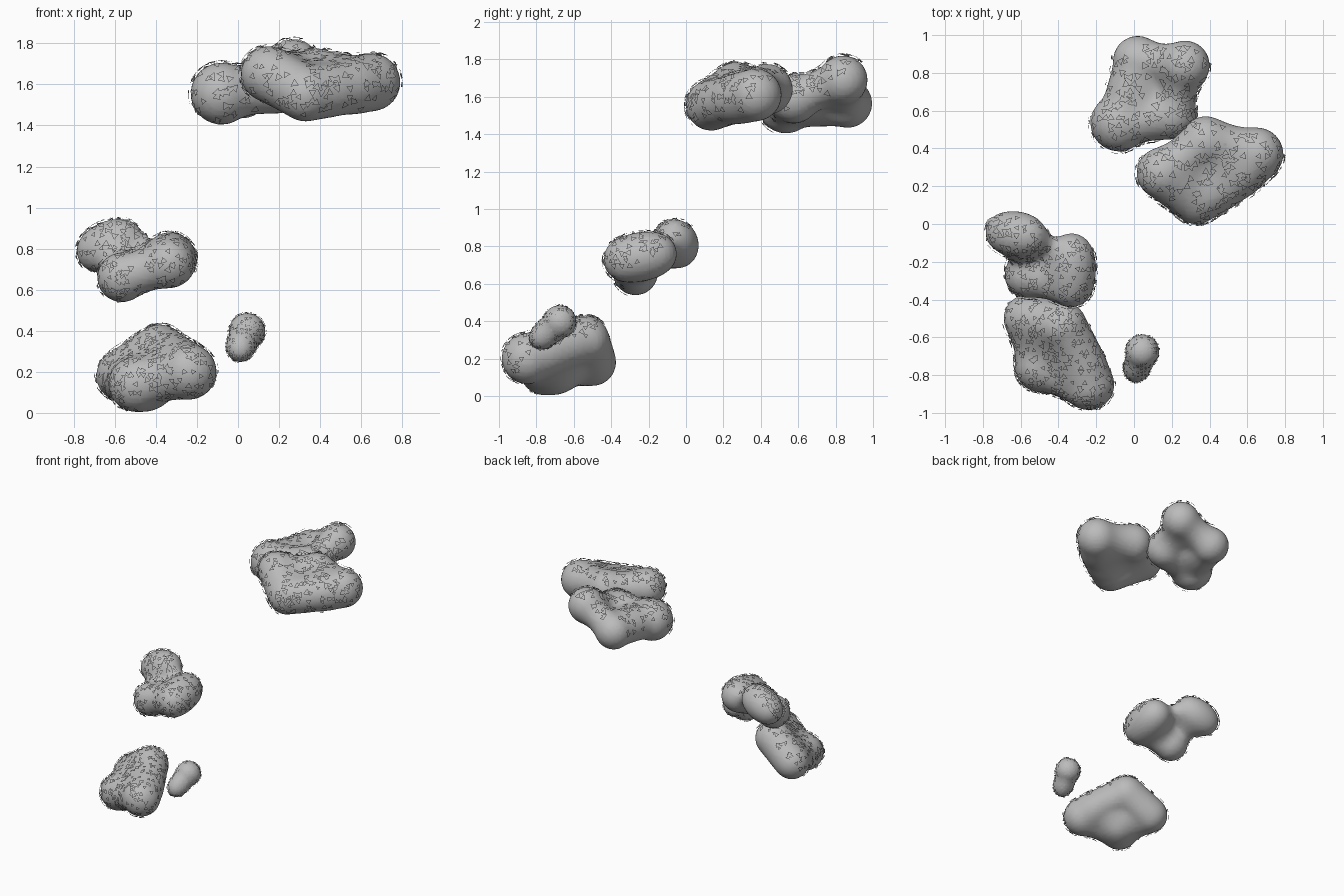
import bpy, bmesh, random
from mathutils import Vector, Matrix

random.seed(4)
old = bpy.data.objects.get("Cube")
if old:
    bpy.data.objects.remove(old, do_unlink=True)

grey = bpy.data.materials.new("plain grey")
grey.use_nodes = True
color = (0.5, 0.5, 0.5, 1)
grey.diffuse_color = color
grey.node_tree.nodes["Principled BSDF"].inputs["Base Color"].default_value = color


def add_object(name, mesh):
    mesh.name = name
    mesh.materials.clear()
    mesh.materials.append(grey)
    obj = bpy.data.objects.new(name, mesh)
    bpy.context.collection.objects.link(obj)
    return obj


def blob(name, lobes):
    """Softly merged lobes, each given as (x, y, z, visible radius)."""
    field = bpy.data.metaballs.new(name + "Field")
    field.resolution = field.render_resolution = 0.02
    field.threshold = 1.0
    for x, y, z, r in lobes:
        ball = field.elements.new(type='BALL')
        ball.co = (x, y, z)
        ball.radius = r * 2.2
        ball.stiffness = 2
    helper = bpy.data.objects.new(name + "Field", field)
    bpy.context.collection.objects.link(helper)
    graph = bpy.context.evaluated_depsgraph_get()
    graph.update()
    mesh = bpy.data.meshes.new_from_object(helper.evaluated_get(graph))
    bpy.data.objects.remove(helper, do_unlink=True)
    mesh.shade_smooth()
    return add_object(name, mesh)


def flecks(name, source, count, size, limit):
    """Small loose triangles hovering over the front and upper surface."""
    facing = Vector((-0.15, -0.75, 0.6)).normalized()
    faces = [f for f in source.data.polygons if f.normal.dot(facing) > limit]
    bm = bmesh.new()
    for face in random.choices(faces, weights=[f.area for f in faces], k=count):
        turn = face.normal.to_track_quat('Z', 'Y').to_matrix().to_4x4()
        place = Matrix.Translation(face.center + face.normal * size * 0.6)
        spin = Matrix.Rotation(random.uniform(0, 6.28), 4, 'Z')
        bmesh.ops.create_circle(bm, cap_ends=True, segments=3,
                                radius=size * random.uniform(0.8, 1.2),
                                matrix=place @ turn @ spin)
    mesh = bpy.data.meshes.new(name)
    bm.to_mesh(mesh)
    bm.free()
    add_object(name, mesh)


# Upper pair of blobs
back_blob = blob("back_blob", [
    (-0.08, 0.535, 1.555, 0.15), (0.02, 0.865, 1.565, 0.13),
    (0.27, 0.84, 1.69, 0.13), (0.2, 0.58, 1.59, 0.13),
    (-0.01, 0.71, 1.57, 0.09)])
right_blob = blob("right_blob", [
    (0.15, 0.27, 1.65, 0.135), (0.33, 0.135, 1.555, 0.135),
    (0.38, 0.435, 1.64, 0.135), (0.65, 0.37, 1.61, 0.14),
    (0.51, 0.23, 1.58, 0.115)])

# Middle blob
middle_blob = blob("middle_blob", [
    (-0.68, -0.045, 0.79, 0.105), (-0.56, -0.065, 0.84, 0.1),
    (-0.33, -0.16, 0.76, 0.11), (-0.565, -0.27, 0.66, 0.12),
    (-0.335, -0.32, 0.73, 0.12)])

# Lower blobs
lower_blob = blob("lower_blob", [
    (-0.565, -0.5, 0.18, 0.125), (-0.495, -0.755, 0.14, 0.135),
    (-0.42, -0.67, 0.13, 0.08), (-0.24, -0.85, 0.2, 0.135),
    (-0.38, -0.54, 0.3, 0.13), (-0.29, -0.69, 0.25, 0.1)])
small_blob = blob("small_blob", [
    (0.044, -0.675, 0.397, 0.089), (0.01, -0.775, 0.312, 0.064)])

# Scattered surface flecks
for obj, count, size, limit in (
        (back_blob, 230, 0.021, -0.15), (right_blob, 250, 0.021, -0.15),
        (middle_blob, 300, 0.018, -0.25), (lower_blob, 370, 0.018, -0.25),
        (small_blob, 300, 0.01, -1)):
    flecks(obj.name + "_flecks", obj, count, size, limit)
